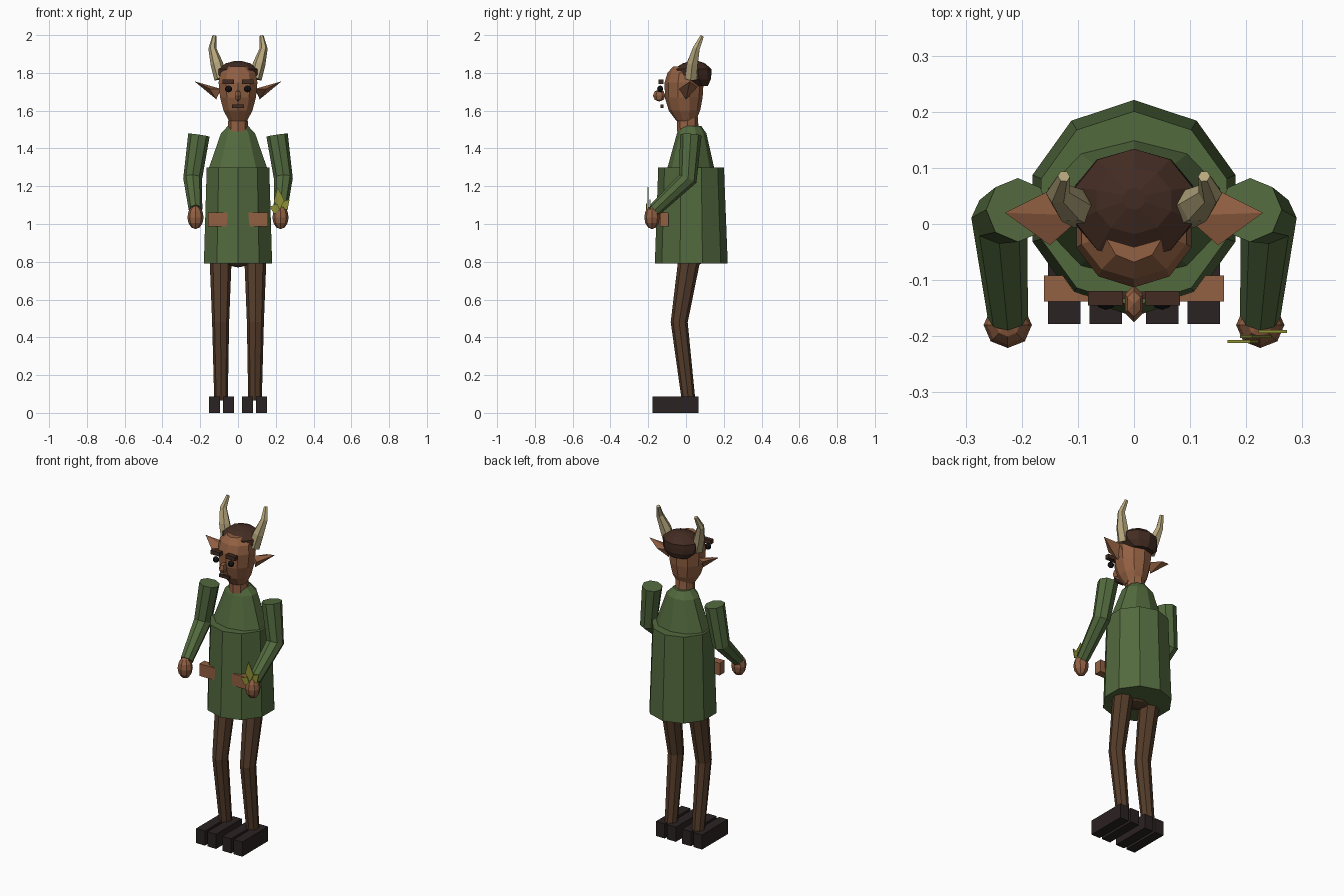
import bpy, bmesh, math
from mathutils import Vector, Matrix

if "Cube" in bpy.data.objects:
    bpy.data.objects.remove(bpy.data.objects["Cube"])


def material(name, rgb):
    m = bpy.data.materials.new(name)
    m.diffuse_color = (*rgb, 1)
    m.use_nodes = True
    m.node_tree.nodes["Principled BSDF"].inputs["Base Color"].default_value = m.diffuse_color
    return m


GREEN = material("tunic green", (0.085, 0.142, 0.048))
SKIN = material("tan skin", (0.29, 0.118, 0.055))
BROWN = material("trouser brown", (0.09, 0.046, 0.023))
HAIR = material("dark brown hair", (0.055, 0.025, 0.016))
HORN = material("horn beige", (0.46, 0.38, 0.2))
SHOE = material("shoe black brown", (0.024, 0.016, 0.016))
EYE = material("eye black", (0.008, 0.007, 0.007))
LEAF = material("leaf olive", (0.27, 0.28, 0.035))


def finish(name, bm, mat):
    bmesh.ops.recalc_face_normals(bm, faces=bm.faces)
    me = bpy.data.meshes.new(name)
    bm.to_mesh(me)
    bm.free()
    me.materials.append(mat)
    ob = bpy.data.objects.new(name, me)
    bpy.context.collection.objects.link(ob)
    return ob


def skin_rings(name, rings, mat):
    """Bridge rings of points and cap both ends."""
    bm = bmesh.new()
    loops = [[bm.verts.new(p) for p in r] for r in rings]
    n = len(loops[0])
    for a, b in zip(loops, loops[1:]):
        for i in range(n):
            j = (i + 1) % n
            bm.faces.new((a[i], a[j], b[j], b[i]))
    bm.faces.new(loops[0])
    bm.faces.new(loops[-1])
    return finish(name, bm, mat)


def loft(name, sections, n, mat):
    """Level elliptical sections given as z, centre y, x radius, y radius."""
    ang = [math.pi / 2 + math.tau * i / n for i in range(n)]
    return skin_rings(name, [[(rx * math.cos(a), cy + ry * math.sin(a), z) for a in ang]
                             for z, cy, rx, ry in sections], mat)


def tube(name, path, n, mat):
    """Tapered limb along points given as x, y, z, radius."""
    pts = [Vector(p[:3]) for p in path]
    rings = []
    for i, p in enumerate(pts):
        d = Vector()
        if i:
            d += (p - pts[i - 1]).normalized()
        if i < len(pts) - 1:
            d += (pts[i + 1] - p).normalized()
        d.normalize()
        u = Vector((1, 0, 0))
        u = (u - d * u.dot(d)).normalized()
        v = d.cross(u)
        rings.append([p + path[i][3] * (u * math.cos(math.tau * k / n) + v * math.sin(math.tau * k / n))
                      for k in range(n)])
    return skin_rings(name, rings, mat)


def box(name, lo, hi, mat):
    bm = bmesh.new()
    lo, hi = Vector(lo), Vector(hi)
    bmesh.ops.create_cube(bm, size=1, matrix=Matrix.Translation((lo + hi) / 2)
                          @ Matrix.Diagonal((*(hi - lo), 1)))
    return finish(name, bm, mat)


def ball(name, centre, radii, mat, seg=8, rings=6):
    bm = bmesh.new()
    bmesh.ops.create_uvsphere(bm, u_segments=seg, v_segments=rings, radius=1,
                              matrix=Matrix.Translation(centre) @ Matrix.Diagonal((*radii, 1)))
    return finish(name, bm, mat)


# Tunic, shoulders, hips and neck
loft("tunic_skirt", [(0.79, 0.028, 0.19, 0.193), (1.30, 0.027, 0.174, 0.174)], 10, GREEN)
loft("tunic_shoulders", [(1.28, 0.025, 0.168, 0.128), (1.48, 0.03, 0.095, 0.078),
                         (1.52, 0.025, 0.055, 0.055)], 10, GREEN)
ball("hips", (0, 0.02, 0.86), (0.12, 0.1, 0.09), BROWN, 10, 6)
loft("neck", [(1.49, 0.01, 0.055, 0.057), (1.57, 0.008, 0.05, 0.055)], 8, SKIN)

# Head and hair
loft("head", [(1.545, 0.0, 0.05, 0.05), (1.60, -0.008, 0.08, 0.083), (1.67, -0.012, 0.1, 0.1),
              (1.75, -0.01, 0.108, 0.103), (1.80, -0.008, 0.098, 0.09),
              (1.835, 0, 0.055, 0.068)], 10, SKIN)
loft("hair", [(1.73, 0.07, 0.07, 0.045), (1.765, 0.045, 0.108, 0.086), (1.79, 0.034, 0.113, 0.1),
              (1.82, 0.034, 0.11, 0.1), (1.85, 0.042, 0.07, 0.06), (1.863, 0.045, 0.02, 0.02)], 10, HAIR)
ball("nose", (0, -0.142, 1.68), (0.019, 0.033, 0.032), SKIN, 6, 4)
box("mouth", (-0.033, -0.134, 1.614), (0.033, -0.12, 1.632), HAIR)

for s, side in ((-1, "left"), (1, "right")):
    def mirror(path):
        return [(s * p[0], *p[1:]) for p in path]

    def side_box(name, x0, x1, y0, y1, z0, z1, mat):
        xs = sorted((s * x0, s * x1))
        box(f"{side}_{name}", (xs[0], y0, z0), (xs[1], y1, z1), mat)

    # Face details
    ball(f"{side}_eye", (s * 0.05, -0.137, 1.715), (0.019, 0.016, 0.018), EYE)
    side_box("eyebrow", 0.02, 0.082, -0.145, -0.119, 1.742, 1.766, HAIR)

    # Pointed ear
    bm = bmesh.new()
    tip = bm.verts.new((s * 0.23, 0.02, 1.755))
    root = [bm.verts.new(p) for p in mirror([(0.15, -0.038, 1.715), (0.115, 0.0, 1.66),
                                             (0.15, 0.06, 1.725), (0.09, 0.015, 1.715)])]
    for i in range(4):
        bm.faces.new((tip, root[i], root[(i + 1) % 4]))
    bm.faces.new(root)
    finish(f"{side}_ear", bm, SKIN)

    # Curved horn
    tube(f"{side}_horn", mirror([(0.09, 0.025, 1.77, 0.036), (0.113, 0.034, 1.85, 0.033),
                                 (0.136, 0.055, 1.93, 0.021), (0.125, 0.085, 1.995, 0.011)]), 6, HORN)

    # Arm and hand
    tube(f"{side}_sleeve", mirror([(0.207, 0.025, 1.47, 0.057), (0.24, 0.01, 1.24, 0.05),
                                   (0.225, -0.165, 1.075, 0.036)]), 8, GREEN)
    ball(f"{side}_hand", (s * 0.225, -0.18, 1.035), (0.043, 0.041, 0.062), SKIN)

    # Belt pouch
    side_box("pouch", 0.055, 0.16, -0.138, -0.092, 0.987, 1.06, SKIN)

    # Leg and split hoof
    tube(f"{side}_leg", mirror([(0.092, 0.025, 0.86, 0.06), (0.092, -0.036, 0.48, 0.045),
                                (0.09, 0.013, 0.07, 0.036)]), 8, BROWN)
    side_box("outer_toe", 0.095, 0.153, -0.178, 0.066, 0, 0.088, SHOE)
    side_box("inner_toe", 0.021, 0.079, -0.178, 0.066, 0, 0.088, SHOE)

# Held sprig: thin diamond leaves fanned out from the hand
for k, (tx, tz) in enumerate(((0.167, 1.09), (0.21, 1.195), (0.273, 1.13))):
    base, end = Vector((0.222, 0, 1.075)), Vector((tx, 0, tz))
    d = end - base
    across = Vector((-d.z, 0, d.x)).normalized() * 0.028
    outline = [base, base + d * 0.4 + across, end, base + d * 0.4 - across]
    y = -0.212 + 0.009 * k
    skin_rings(f"leaf_{k + 1}", [[p + Vector((0, y + t, 0)) for p in outline] for t in (0, 0.005)], LEAF)
